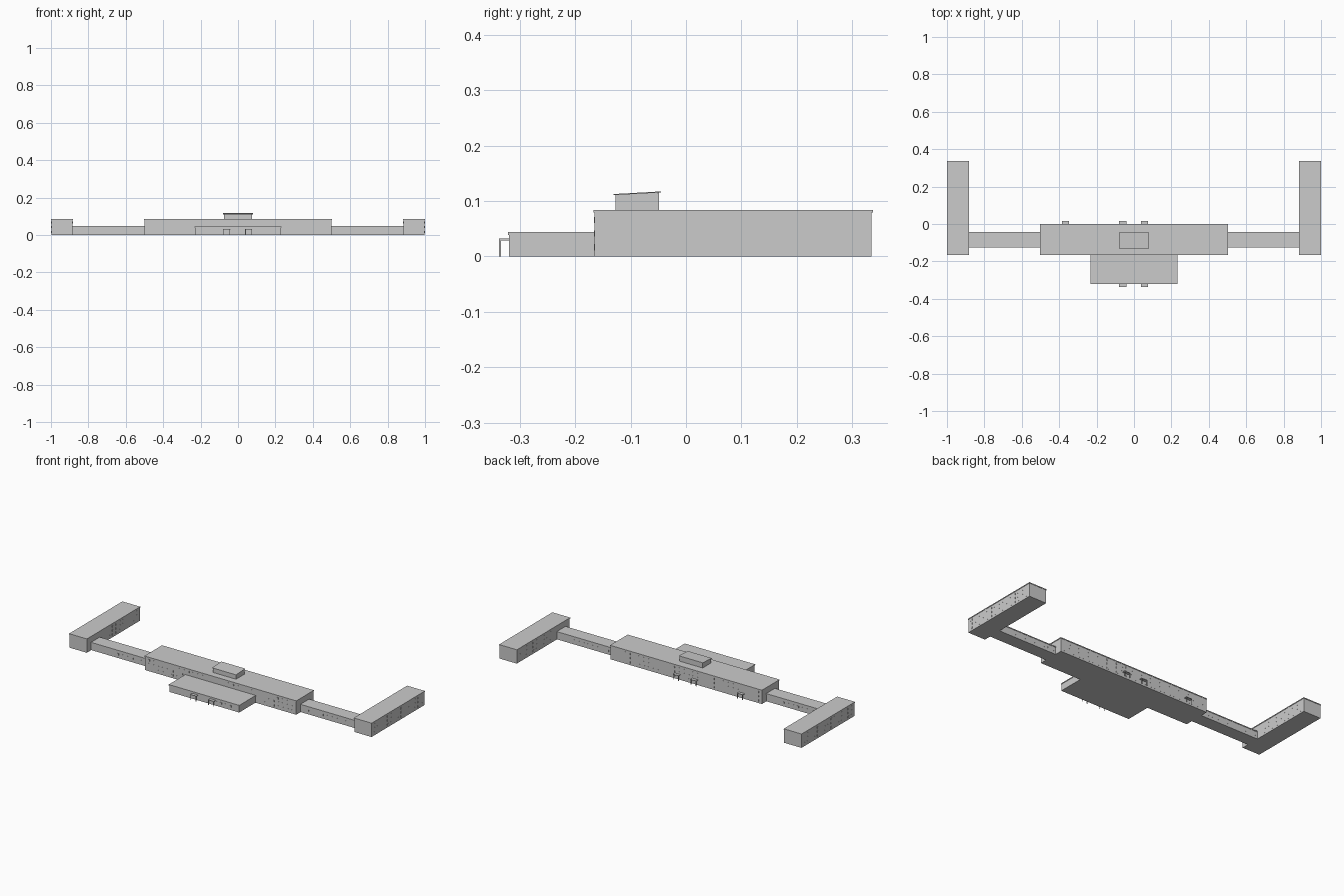
import bpy, bmesh
from mathutils import Matrix, Vector

if "Cube" in bpy.data.objects:
    bpy.data.objects.remove(bpy.data.objects["Cube"])


def add_box(bm, x0, x1, y0, y1, z0, z1, rise=0.0):
    # box between limits; rise lifts the back edge to slope the block
    m = Matrix.Translation(((x0 + x1) / 2, (y0 + y1) / 2, (z0 + z1) / 2))
    m = m @ Matrix.Diagonal((x1 - x0, y1 - y0, z1 - z0, 1))
    new = bmesh.ops.create_cube(bm, size=1, matrix=m)["verts"]
    return new


def finish(bm, name):
    me = bpy.data.meshes.new(name)
    bm.to_mesh(me)
    bm.free()
    ob = bpy.data.objects.new(name, me)
    bpy.context.collection.objects.link(ob)
    return ob


def block(name, x0, x1, y0, y1, h, lip=0.002, t=0.005):
    # walls with a thin overhanging flat roof
    bm = bmesh.new()
    add_box(bm, x0, x1, y0, y1, 0, h - t)
    finish(bm, name + "_walls")
    bm = bmesh.new()
    add_box(bm, x0 - lip, x1 + lip, y0 - lip, y1 + lip, h - t, h)
    finish(bm, name + "_roof")


def windows(name, axis, at, a, b, count, rows):
    # rows of shallow window panels on the wall at the given coordinate
    bm = bmesh.new()
    step, d = (b - a) / count, 0.0006
    for z in rows:
        for i in range(count):
            c = a + (i + 0.5) * step
            if axis == "y":
                add_box(bm, c - 0.006, c + 0.006, at - d, at + d, z, z + 0.011)
            else:
                add_box(bm, at - d, at + d, c - 0.006, c + 0.006, z, z + 0.011)
    finish(bm, name)


def porch(name, x, wall_y, out):
    # small canopy on two slim posts
    bm = bmesh.new()
    y0, y1 = sorted((wall_y, wall_y + out))
    edge = wall_y + out
    add_box(bm, x - 0.019, x + 0.019, y0, y1, 0.029, 0.032)
    for px in (x - 0.017, x + 0.017):
        py = edge - 0.0015 * (1 if out > 0 else -1)
        add_box(bm, px - 0.0015, px + 0.0015, py - 0.0015, py + 0.0015, 0, 0.029)
    finish(bm, name)


three = (0.011, 0.036, 0.060)
one = (0.017,)

# main hall and low front block
block("main_hall", -0.5, 0.5, -0.165, -0.002, 0.084)
block("front_block", -0.231, 0.231, -0.319, -0.165, 0.044)

# links and end wings on both sides
for s, side in ((-1, "left"), (1, "right")):
    lx = sorted((s * 0.5, s * 0.884))
    wx = sorted((s * 0.884, s * 0.998))
    block(side + "_link", *lx, -0.123, -0.045, 0.047)
    block(side + "_wing", *wx, -0.165, 0.335, 0.084)
    windows(side + "_link_front_windows", "y", -0.123, *lx, 12, one)
    windows(side + "_link_back_windows", "y", -0.045, *lx, 12, one)
    windows(side + "_wing_outer_windows", "x", s * 0.998, -0.155, 0.325, 15, three)
    windows(side + "_wing_inner_windows", "x", s * 0.884, 0.0, 0.325, 10, three)

# hall windows
windows("hall_back_windows", "y", -0.002, -0.49, 0.49, 30, three)
windows("hall_front_upper_windows", "y", -0.165, -0.49, 0.49, 30, three[2:])
for a, b, n in ((-0.49, -0.24, "left"), (0.24, 0.49, "right")):
    windows("hall_front_%s_windows" % n, "y", -0.165, a, b, 8, three[:2])
windows("front_block_windows", "y", -0.319, -0.22, 0.22, 14, one)

# rooftop room with a roof sloping down to the front
bm = bmesh.new()
for v in add_box(bm, -0.076, 0.076, -0.127, -0.049, 0.083, 0.111):
    if v.co.z > 0.1 and v.co.y > -0.09:
        v.co.z += 0.004
finish(bm, "rooftop_room")
bm = bmesh.new()
for v in add_box(bm, -0.079, 0.079, -0.131, -0.045, 0.1105, 0.1125):
    if v.co.y > -0.09:
        v.co.z += 0.0048
finish(bm, "rooftop_room_roof")

# entrance porches, front and back
for i, x in enumerate((-0.06, 0.057)):
    porch("front_porch_%d" % (i + 1), x, -0.319, -0.018)
for i, x in enumerate((-0.367, -0.06, 0.057)):
    porch("back_porch_%d" % (i + 1), x, -0.002, 0.018)
